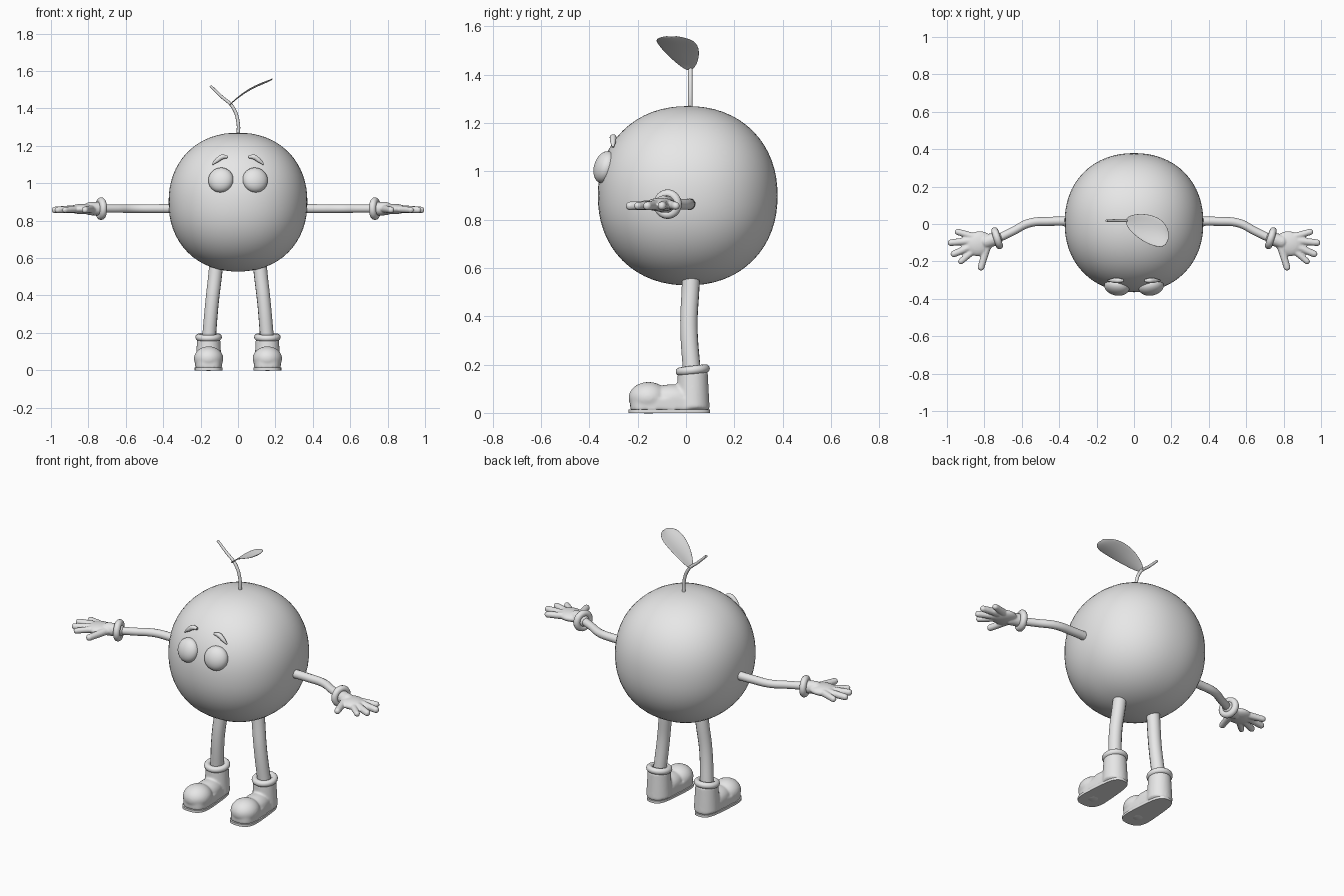
import bpy, bmesh, math
from mathutils import Vector, Matrix, Euler

cube = bpy.data.objects.get("Cube")
if cube:
    bpy.data.objects.remove(cube, do_unlink=True)

grey = bpy.data.materials.new("light grey")
grey.use_nodes = True
grey.diffuse_color = (0.8, 0.8, 0.8, 1)
grey.node_tree.nodes["Principled BSDF"].inputs["Base Color"].default_value = (0.8, 0.8, 0.8, 1)


def finish(name, bm, remesh=0, rounds=4):
    """Turn a bmesh into a smooth object, optionally fusing its volumes."""
    bmesh.ops.recalc_face_normals(bm, faces=bm.faces)
    me = bpy.data.meshes.new(name)
    bm.to_mesh(me)
    bm.free()
    me.materials.append(grey)
    for p in me.polygons:
        p.use_smooth = True
    ob = bpy.data.objects.new(name, me)
    bpy.context.collection.objects.link(ob)
    if remesh:
        fuse = ob.modifiers.new("fuse", 'REMESH')
        fuse.mode = 'VOXEL'
        fuse.voxel_size = remesh
        fuse.use_smooth_shade = True
        soft = ob.modifiers.new("soften", 'SMOOTH')
        soft.iterations = rounds
    return ob


def ball(bm, centre, radii, turn=(0, 0, 0), seg=32):
    m = Matrix.LocRotScale(Vector(centre), Euler(turn), Vector(radii))
    return bmesh.ops.create_uvsphere(bm, u_segments=seg, v_segments=seg // 2, radius=1, matrix=m)


def capsule(bm, a, b, ra, rb):
    a, b = Vector(a), Vector(b)
    d = b - a
    m = Matrix.Translation((a + b) / 2) @ d.to_track_quat('Z', 'Y').to_matrix().to_4x4()
    bmesh.ops.create_cone(bm, cap_ends=True, segments=16, radius1=ra, radius2=rb,
                          depth=d.length, matrix=m)
    ball(bm, a, (ra,) * 3, seg=16)
    ball(bm, b, (rb,) * 3, seg=16)


def tube(name, points, radii):
    """Round limb along a smooth path."""
    cu = bpy.data.curves.new(name, 'CURVE')
    cu.dimensions = '3D'
    cu.bevel_depth = 1
    cu.bevel_resolution = 5
    cu.resolution_u = 8
    cu.use_fill_caps = True
    sp = cu.splines.new('BEZIER')
    sp.bezier_points.add(len(points) - 1)
    for bp, co, r in zip(sp.bezier_points, points, radii):
        bp.co, bp.radius = co, r
        bp.handle_left_type = bp.handle_right_type = 'AUTO'
    sp.use_smooth = True
    cu.materials.append(grey)
    ob = bpy.data.objects.new(name, cu)
    bpy.context.collection.objects.link(ob)
    return ob


def ring(name, centre, axis, major, minor):
    """Rolled cuff."""
    bm = bmesh.new()
    n, k = 32, 12
    rot = Vector(axis).to_track_quat('Z', 'Y')
    rows = []
    for i in range(n):
        a = math.tau * i / n
        row = []
        for j in range(k):
            b = math.tau * j / k
            r = major + minor * math.cos(b)
            v = Vector((r * math.cos(a), r * math.sin(a), minor * math.sin(b)))
            row.append(bm.verts.new(rot @ v + Vector(centre)))
        rows.append(row)
    for i in range(n):
        for j in range(k):
            p, q = rows[i], rows[(i + 1) % n]
            bm.faces.new((p[j], q[j], q[(j + 1) % k], p[(j + 1) % k]))
    return finish(name, bm)


def sole_slab(bm, x, z0, z1, grow):
    """Shoe-shaped slab: wide toe, narrow waist, rounded heel."""
    verts = []
    n = 48
    for i in range(n):
        t = math.tau * i / n
        w = 0.082 - 0.014 * math.cos(t) + 0.012 * math.cos(2 * t)
        s = math.sin(t)
        px = math.copysign(abs(s) ** 0.75, s) * w * grow
        verts.append(bm.verts.new((x + px, -0.069 + 0.169 * grow * math.cos(t), z0)))
    face = bm.faces.new(verts)
    top = bmesh.ops.extrude_face_region(bm, geom=[face])["geom"]
    bmesh.ops.translate(bm, vec=(0, 0, z1 - z0),
                        verts=[g for g in top if isinstance(g, bmesh.types.BMVert)])


# Round body, slightly squared off
bm = bmesh.new()
ball(bm, (0, 0, 0), (1, 1, 1), seg=64)
for v in bm.verts:
    norm = sum(abs(c) ** 2.15 for c in v.co) ** (1 / 2.15)
    v.co = Vector((v.co.x * 0.371, v.co.y * 0.372, v.co.z * 0.371)) / norm
    v.co += Vector((0, 0.007, 0.899))
finish("body", bm)

# Stem
tube("stem", [(0, 0.018, 1.24), (0, 0.018, 1.33), (-0.03, 0.018, 1.41),
              (-0.09, 0.018, 1.465), (-0.147, 0.018, 1.52)],
     [0.01, 0.009, 0.009, 0.008, 0.007])

# Leaf: cross strips given as x, z, front edge y, back edge y
strips = [(-0.045, 1.42, 0.005, 0.022), (-0.03, 1.44, -0.03, 0.045), (0.03, 1.49, -0.085, 0.058),
          (0.09, 1.525, -0.115, 0.05), (0.14, 1.545, -0.127, 0.03),
          (0.17, 1.555, -0.115, -0.005), (0.184, 1.562, -0.08, -0.04)]
bm = bmesh.new()
rows = []
for x, z, y0, y1 in strips:
    rows.append([bm.verts.new((x, y0 + (y1 - y0) * k / 4, z - 0.06 * (y1 - y0) * math.sin(math.pi * k / 4)))
                 for k in range(5)])
for p, q in zip(rows, rows[1:]):
    for k in range(4):
        bm.faces.new((p[k], q[k], q[k + 1], p[k + 1]))
leaf = finish("leaf", bm)
leaf.modifiers.new("thickness", 'SOLIDIFY').thickness = 0.004
leaf.modifiers.new("round", 'SUBSURF').levels = 2

for side, s in (("left", 1), ("right", -1)):
    # Eye and brow
    bm = bmesh.new()
    ball(bm, (s * 0.092, -0.336, 1.017), (0.068, 0.044, 0.068), (math.radians(-17), 0, s * 0.2))
    finish(side + "_eye", bm)
    tube(side + "_brow", [(s * 0.056, -0.303, 1.141), (s * 0.085, -0.302, 1.14),
                          (s * 0.112, -0.302, 1.122), (s * 0.138, -0.302, 1.1)],
         [0.007, 0.014, 0.012, 0.004])

    # Arm and glove cuff
    z = 0.864
    tube(side + "_arm", [(s * 0.32, 0.015, z), (s * 0.45, 0.014, z), (s * 0.56, 0.005, z),
                         (s * 0.65, -0.04, z), (s * 0.75, -0.088, z)],
         [0.025, 0.024, 0.023, 0.022, 0.022])
    ring(side + "_glove_cuff", (s * 0.732, -0.076, z), (s * 0.95, -0.3, 0), 0.042, 0.019)

    # Glove: palm, four fingers and a thumb fused together
    bm = bmesh.new()
    capsule(bm, (s * 0.735, -0.077, z), (s * 0.79, -0.095, z), 0.036, 0.036)
    ball(bm, (s * 0.83, -0.105, 0.862), (0.075, 0.066, 0.028), (0, 0, -s * 0.3))
    digits = [((0.86, -0.067), (0.942, -0.042), 0.017), ((0.88, -0.09), (0.979, -0.1), 0.018),
              ((0.87, -0.12), (0.963, -0.16), 0.018), ((0.85, -0.135), (0.925, -0.2), 0.016),
              ((0.785, -0.12), (0.818, -0.232), 0.018)]
    for (ax, ay), (bx, by), r in digits:
        capsule(bm, (s * ax, ay, 0.862), (s * bx, by, 0.857), r + 0.003, r)
    finish(side + "_glove", bm, 0.005, 3)

    # Leg
    tube(side + "_leg", [(s * 0.112, 0.022, 0.62), (s * 0.121, 0.019, 0.52),
                         (s * 0.139, 0.012, 0.36), (s * 0.157, 0.026, 0.15)],
         [0.037, 0.037, 0.036, 0.037])

    # Boot: toe ball, instep and ankle shaft fused over a foot slab
    x = s * 0.157
    bm = bmesh.new()
    sole_slab(bm, x, 0.012, 0.06, 0.96)
    ball(bm, (x, -0.155, 0.062), (0.079, 0.083, 0.066))
    ball(bm, (x, -0.06, 0.06), (0.066, 0.11, 0.058))
    m = Matrix.Translation((x, 0.028, 0.095))
    bmesh.ops.create_cone(bm, cap_ends=True, segments=32, radius1=0.07, radius2=0.062,
                          depth=0.15, matrix=m)
    finish(side + "_boot", bm, 0.006, 8)
    ring(side + "_boot_cuff", (x, 0.028, 0.177), (0, -0.12, 1), 0.053, 0.018)

    # Flat sole
    bm = bmesh.new()
    sole_slab(bm, x, 0, 0.014, 1.0)
    sole = finish(side + "_sole", bm)
    for p in sole.data.polygons:
        p.use_smooth = abs(p.normal.z) < 0.5
